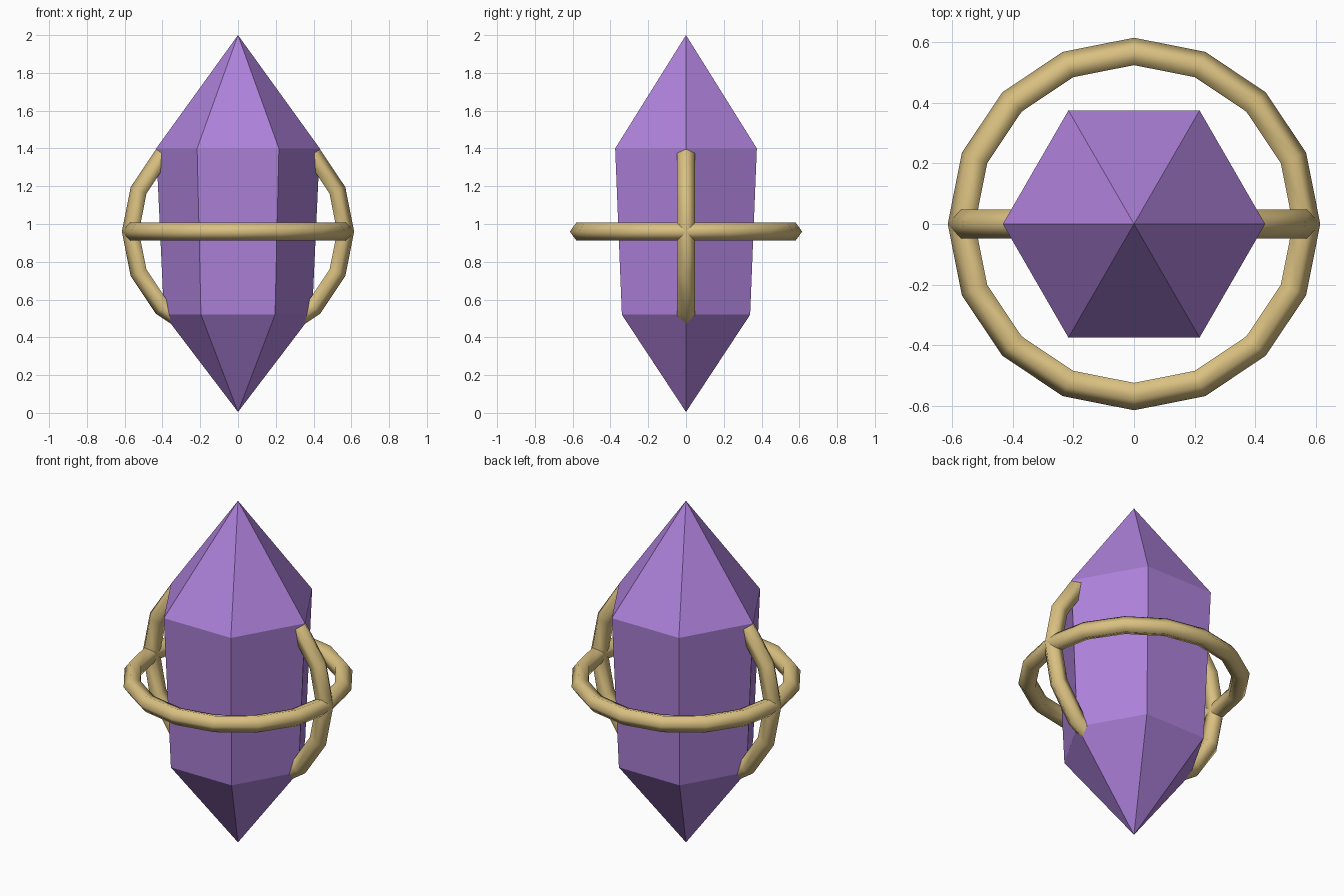
import bpy, bmesh, math

if "Cube" in bpy.data.objects:
    bpy.data.objects.remove(bpy.data.objects["Cube"])


def material(name, rgb):
    m = bpy.data.materials.new(name)
    m.diffuse_color = (*rgb, 1)
    m.use_nodes = True
    m.node_tree.nodes["Principled BSDF"].inputs["Base Color"].default_value = m.diffuse_color
    return m


def make(name, bm, mat, smooth):
    bmesh.ops.recalc_face_normals(bm, faces=bm.faces)
    for f in bm.faces:
        f.smooth = smooth
    me = bpy.data.meshes.new(name)
    bm.to_mesh(me)
    bm.free()
    me.materials.append(mat)
    ob = bpy.data.objects.new(name, me)
    bpy.context.collection.objects.link(ob)
    return ob


def circle(bm, radius, z, n):
    return [bm.verts.new((radius * math.cos(math.tau * i / n),
                          radius * math.sin(math.tau * i / n), z)) for i in range(n)]


purple = material("amethyst purple", (0.42, 0.22, 0.70))
gold = material("pale gold", (0.70, 0.53, 0.22))

# Six-sided crystal, slightly wider at the upper shoulder
bm = bmesh.new()
tip, base = bm.verts.new((0, 0, 2)), bm.verts.new((0, 0, 0.005))
upper, lower = circle(bm, 0.433, 1.4, 6), circle(bm, 0.392, 0.52, 6)
for i in range(6):
    j = (i + 1) % 6
    bm.faces.new((tip, upper[i], upper[j]))
    bm.faces.new((upper[i], lower[i], lower[j], upper[j]))
    bm.faces.new((base, lower[j], lower[i]))
make("crystal", bm, purple, False)


# Ring with a five-sided section, one corner pointing outward
def ring(name, major=0.565, minor=0.05, segments=16, sides=5):
    bm = bmesh.new()
    loops = [circle(bm, major + minor * math.cos(math.tau * k / sides),
                    minor * math.sin(math.tau * k / sides), segments) for k in range(sides)]
    for k in range(sides):
        a, b = loops[k], loops[(k + 1) % sides]
        for i in range(segments):
            j = (i + 1) % segments
            bm.faces.new((a[i], a[j], b[j], b[i]))
    ob = make(name, bm, gold, True)
    ob.location.z = 0.96
    return ob


ring("horizontal_ring")
ring("vertical_ring").rotation_euler.x = math.pi / 2
